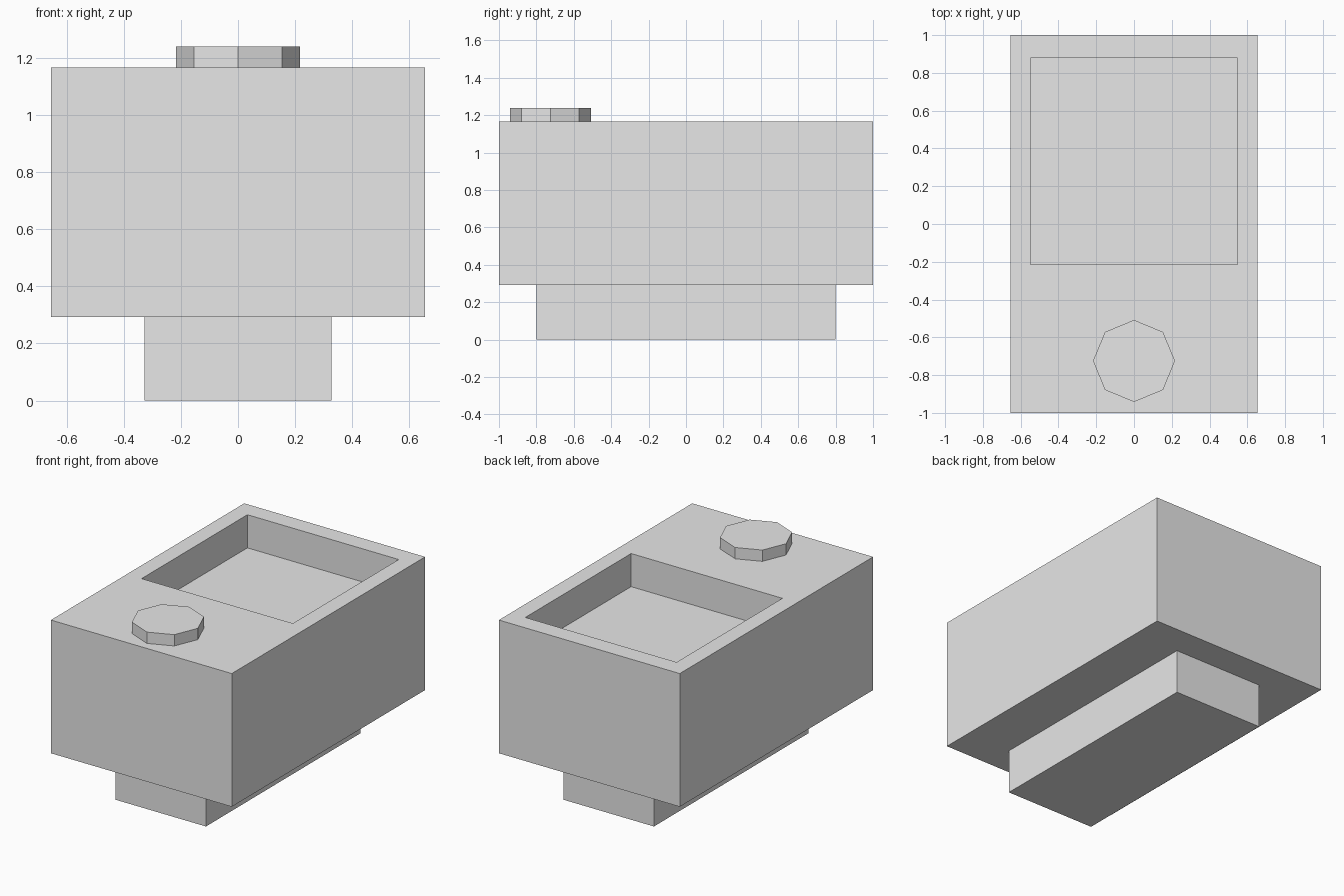
import bpy
import bmesh
from mathutils import Matrix, Vector

default_cube = bpy.data.objects.get("Cube")
if default_cube:
    bpy.data.objects.remove(default_cube, do_unlink=True)

grey = bpy.data.materials.new("plain_grey")
grey.use_nodes = True
grey.diffuse_color = (0.8, 0.8, 0.8, 1)
grey.node_tree.nodes["Principled BSDF"].inputs["Base Color"].default_value = (0.8, 0.8, 0.8, 1)

BASE_TOP, BODY_TOP, KNOB_TOP = 0.293, 1.165, 1.239


def finish(bm, name):
    bmesh.ops.recalc_face_normals(bm, faces=bm.faces)
    mesh = bpy.data.meshes.new(name)
    bm.to_mesh(mesh)
    bm.free()
    mesh.materials.append(grey)
    obj = bpy.data.objects.new(name, mesh)
    bpy.context.collection.objects.link(obj)
    return obj


def box(half_x, half_y, z0, z1):
    bm = bmesh.new()
    size = Matrix.Diagonal((2 * half_x, 2 * half_y, z1 - z0, 1))
    bmesh.ops.create_cube(bm, size=1, matrix=Matrix.Translation((0, 0, (z0 + z1) / 2)) @ size)
    return bm


# Narrow base block
finish(box(0.328, 0.8, 0, BASE_TOP), "base")

# Main body, with a rectangular recess sunk into the rear of its top
bm = box(0.655, 1, BASE_TOP, BODY_TOP)
top = max(bm.faces, key=lambda f: f.calc_center_median().z)
bmesh.ops.inset_individual(bm, faces=[top], thickness=0.1)
for v in top.verts:
    v.co.x = 0.548 if v.co.x > 0 else -0.548
    v.co.y = 0.88 if v.co.y > 0 else -0.215
floor = bmesh.ops.extrude_discrete_faces(bm, faces=[top])["faces"][0]
bmesh.ops.translate(bm, verts=floor.verts, vec=Vector((0, 0, -0.217)))
finish(bm, "body")

# Eight-sided knob near the front
bm = bmesh.new()
bmesh.ops.create_cone(bm, cap_ends=True, segments=8, radius1=0.217, radius2=0.217,
                      depth=KNOB_TOP - BODY_TOP,
                      matrix=Matrix.Translation((0, -0.725, (BODY_TOP + KNOB_TOP) / 2)))
finish(bm, "knob")
